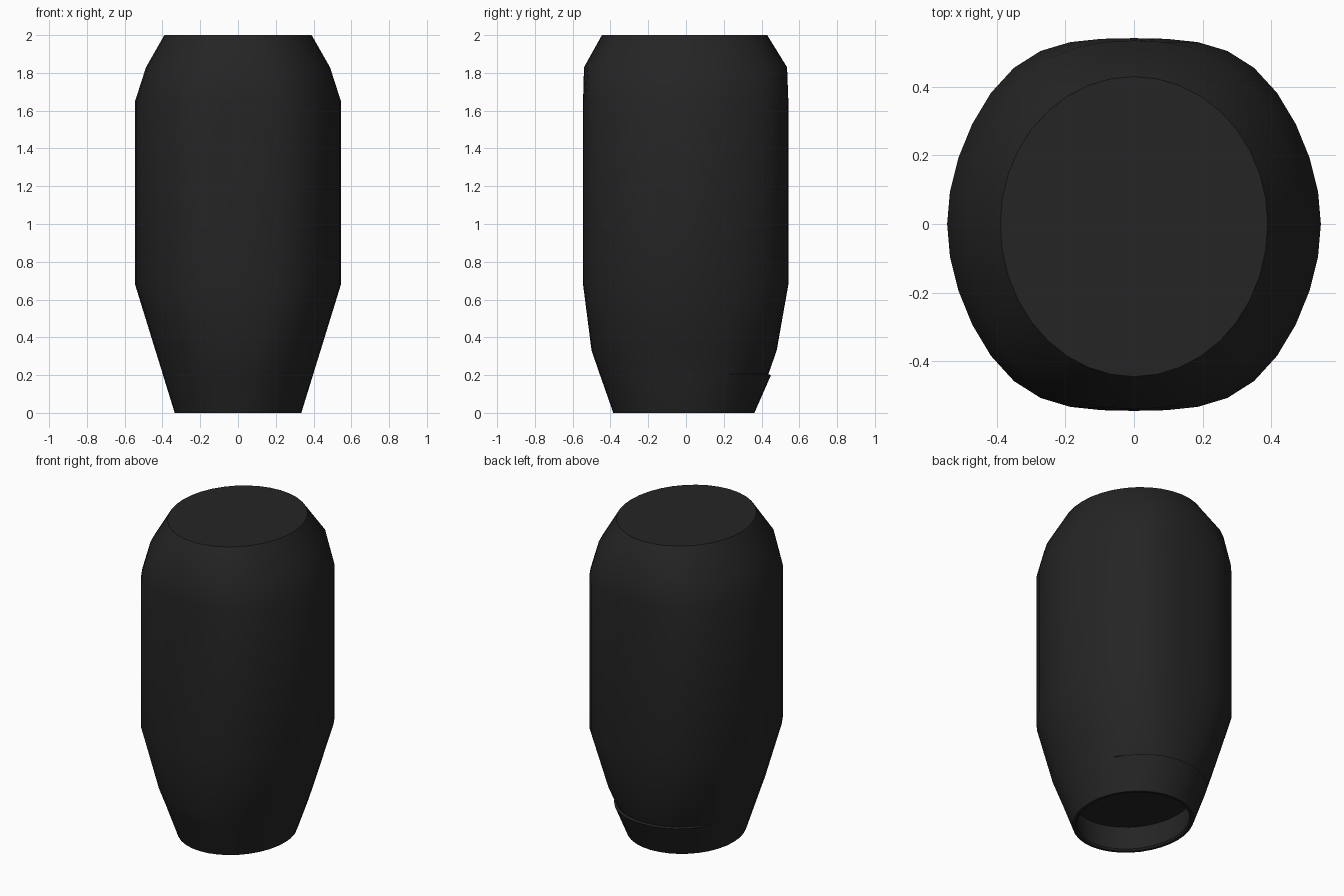
import bpy, bmesh, math

cube = bpy.data.objects.get("Cube")
if cube:
    bpy.data.objects.remove(cube, do_unlink=True)

SIDES = 36

# Matte near-black plastic
black = bpy.data.materials.new("soft_black")
black.use_nodes = True
colour = (0.018, 0.018, 0.018, 1)
black.diffuse_color = colour
bsdf = black.node_tree.nodes["Principled BSDF"]
bsdf.inputs["Base Color"].default_value = colour
bsdf.inputs["Roughness"].default_value = 0.8


def ring(bm, z, half_x, front, back, square=0.0, inset=0.0):
    """Oval ring: square swells its corners, inset pulls in the rear arc."""
    verts = []
    for i in range(SIDES):
        a = math.tau * i / SIDES
        depth = back if math.sin(a) > 0 else front
        swell = 1 + square * math.sin(2 * a) ** 2
        pull = 1 - inset * min(1, max(0, math.sin(a) - 0.5) * 4)
        verts.append(bm.verts.new((half_x * math.cos(a) * pull,
                                   depth * math.sin(a) * swell * pull, z)))
    return verts


def bridge(bm, lower, upper):
    for i in range(SIDES):
        j = (i + 1) % SIDES
        bm.faces.new((lower[i], lower[j], upper[j], upper[i]))


# Socket ceiling, socket wall, rim, rear lip, body, shoulder, top
sections = [
    dict(z=0.17, half_x=0.335, front=0.385, back=0.375),
    dict(z=0.01, half_x=0.31, front=0.36, back=0.34),
    dict(z=0.0, half_x=0.318, front=0.368, back=0.348),
    dict(z=0.0, half_x=0.335, front=0.385, back=0.362),
    dict(z=0.2, half_x=0.397, front=0.455, back=0.45, square=0.02),
    dict(z=0.205, half_x=0.398, front=0.457, back=0.452, square=0.02, inset=0.035),
    dict(z=0.33, half_x=0.437, front=0.5, back=0.48, square=0.04),
    dict(z=0.68, half_x=0.545, front=0.545, back=0.542, square=0.1),
    dict(z=1.65, half_x=0.545, front=0.545, back=0.542, square=0.1),
    dict(z=1.83, half_x=0.487, front=0.54, back=0.535, square=0.06),
    dict(z=2.0, half_x=0.39, front=0.445, back=0.43),
]

bm = bmesh.new()
rings = [ring(bm, **s) for s in sections]
for lower, upper in zip(rings, rings[1:]):
    bridge(bm, lower, upper)
bm.faces.new(rings[-1])
bm.faces.new(list(reversed(rings[0])))
bmesh.ops.recalc_face_normals(bm, faces=bm.faces)

mesh = bpy.data.meshes.new("knob_body")
bm.to_mesh(mesh)
bm.free()
mesh.materials.append(black)
knob = bpy.data.objects.new("knob_body", mesh)
bpy.context.collection.objects.link(knob)

# Smooth sides with crisp top, rim and lip edges
bpy.ops.object.select_all(action="DESELECT")
knob.select_set(True)
bpy.context.view_layer.objects.active = knob
bpy.ops.object.shade_smooth_by_angle(angle=math.radians(40))
